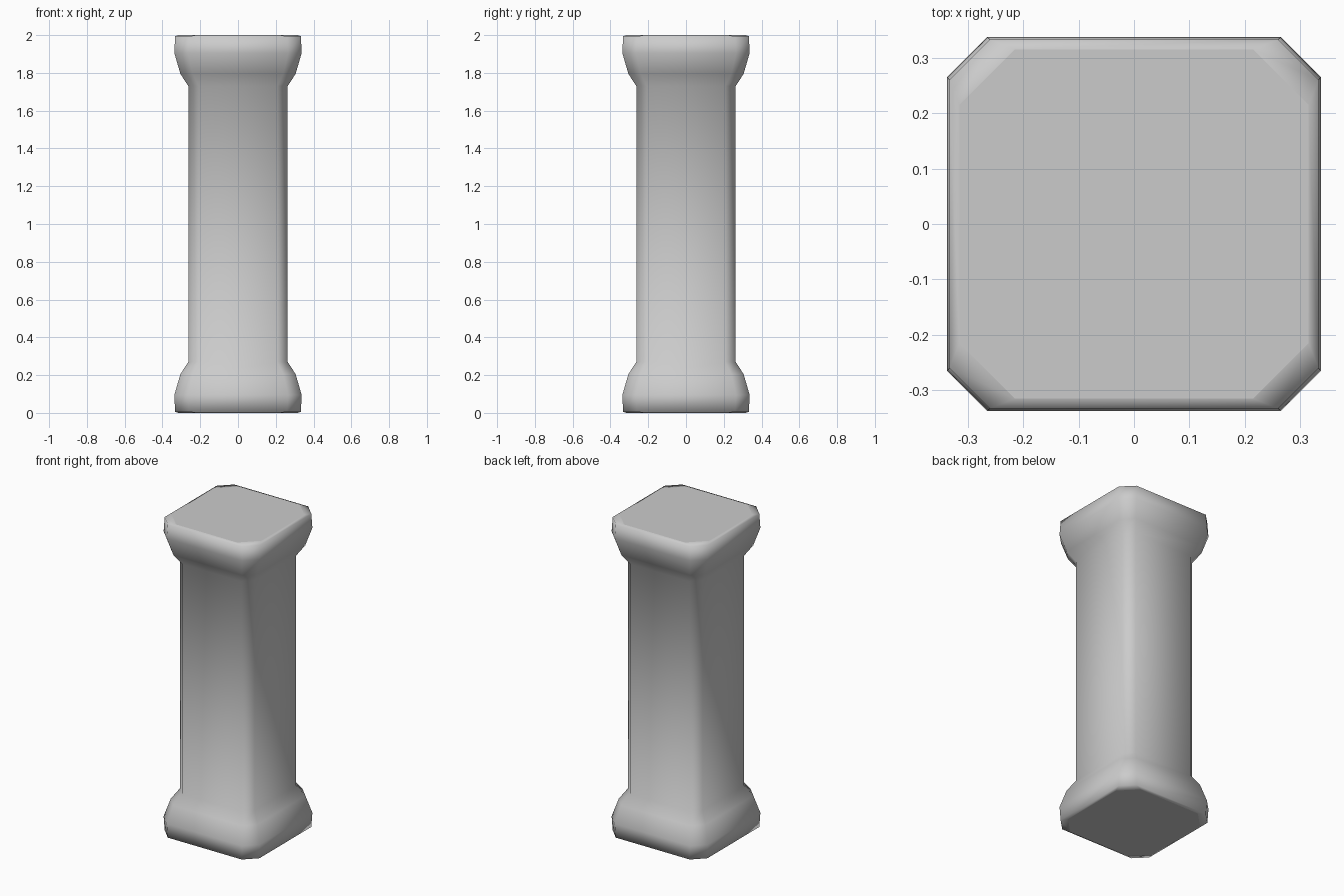
import bpy, bmesh

if "Cube" in bpy.data.objects:
    bpy.data.objects.remove(bpy.data.objects["Cube"])

# Lower half profile: height, half width, half length of each straight side
lower = [
    (0.0, 0.315, 0.215),
    (0.006, 0.333, 0.26),
    (0.095, 0.337, 0.265),
    (0.205, 0.305, 0.24),
    (0.27, 0.263, 0.208),
]
# Mirror the base into the capital
profile = lower + [(2 - z, w, c) for z, w, c in reversed(lower)]


def octagon(bm, z, w, c):
    pts = [(w, -c), (w, c), (c, w), (-c, w), (-w, c), (-w, -c), (-c, -w), (c, -w)]
    return [bm.verts.new((x, y, z)) for x, y in pts]


# Pillar: chamfered square rings bridged from bottom to top
bm = bmesh.new()
rings = [octagon(bm, *p) for p in profile]
for a, b in zip(rings, rings[1:]):
    for i in range(8):
        j = (i + 1) % 8
        bm.faces.new((a[i], a[j], b[j], b[i])).smooth = True

# Flat end caps with sharp borders
for cap in (bm.faces.new(rings[0][::-1]), bm.faces.new(rings[-1])):
    for e in cap.edges:
        e.smooth = False

mesh = bpy.data.meshes.new("pillar")
bm.to_mesh(mesh)
bm.free()
pillar = bpy.data.objects.new("pillar", mesh)
bpy.context.collection.objects.link(pillar)
